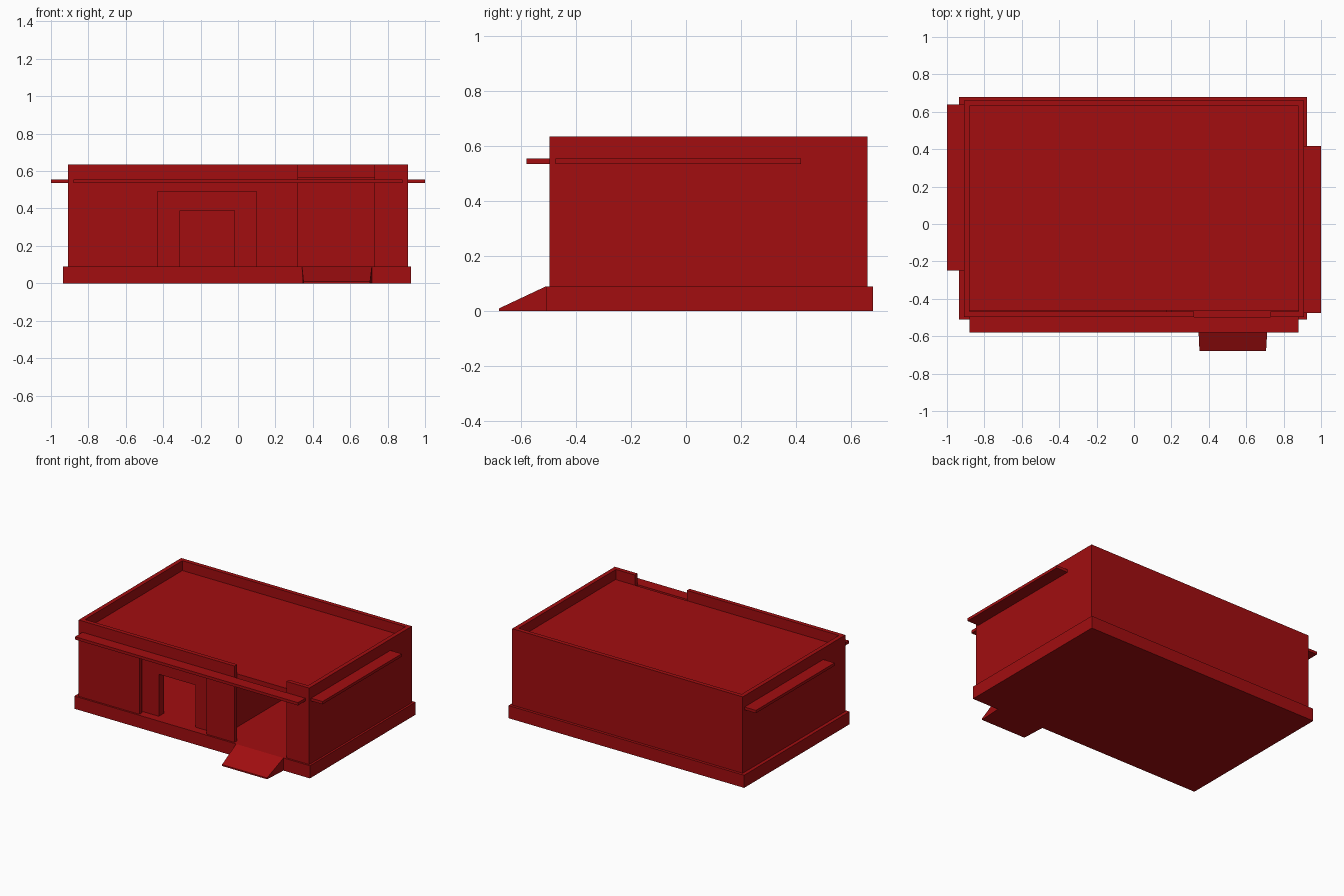
import bpy
import bmesh
from mathutils import Vector

default = bpy.data.objects.get("Cube")
if default:
    bpy.data.objects.remove(default, do_unlink=True)

# Single colour
RED = (0.36, 0.004, 0.005, 1)
red = bpy.data.materials.new("deep_red")
red.use_nodes = True
red.diffuse_color = RED
red.node_tree.nodes["Principled BSDF"].inputs["Base Color"].default_value = RED


def finish(name, bm):
    bmesh.ops.recalc_face_normals(bm, faces=bm.faces)
    mesh = bpy.data.meshes.new(name)
    bm.to_mesh(mesh)
    bm.free()
    mesh.materials.append(red)
    obj = bpy.data.objects.new(name, mesh)
    bpy.context.collection.objects.link(obj)
    return obj


def box(name, x, y, z):
    """Box spanning the given (low, high) ranges."""
    bm = bmesh.new()
    bmesh.ops.create_cube(bm, size=1)
    for v in bm.verts:
        v.co = Vector([(a + b) / 2 + c * (b - a) for (a, b), c in zip((x, y, z), v.co)])
    return finish(name, bm)


def front_panel(name, outline, y):
    """Front-facing outline in x and z, given thickness along y."""
    bm = bmesh.new()
    face = bm.faces.new([bm.verts.new((px, y[0], pz)) for px, pz in outline])
    extruded = bmesh.ops.extrude_face_region(bm, geom=[face])["geom"]
    verts = [g for g in extruded if isinstance(g, bmesh.types.BMVert)]
    bmesh.ops.translate(bm, verts=verts, vec=(0, y[1] - y[0], 0))
    return finish(name, bm)


def wall_with_doorway(name, x, door, floor, head, top, y):
    """Wall panel with one doorway rising from the floor."""
    outline = [(x[0], floor), (door[0], floor), (door[0], head), (door[1], head),
               (door[1], floor), (x[1], floor), (x[1], top), (x[0], top)]
    return front_panel(name, outline, y)


W, T = 0.91, 0.03              # half width and wall thickness
FLOOR, ROOF, TOP = 0.09, 0.565, 0.635
FRONT, BACK = -0.497, 0.66
IN_FRONT, IN_BACK = FRONT + T, BACK - T
GARAGE = (0.32, 0.73)
inside = (IN_FRONT, IN_BACK)

# Plinth and outer walls, rising past the roof as a parapet
box("plinth", (-0.935, 0.925), (-0.51, 0.68), (0, FLOOR))
box("back_wall", (-W, W), (IN_BACK, BACK), (FLOOR, TOP))
box("right_wall", (-W, T - W), inside, (FLOOR, TOP))
box("left_wall", (W - T, W), inside, (FLOOR, TOP))

# Front wall, split by the full-height garage opening
wall_with_doorway("front_wall", (-W, GARAGE[0]), (-0.43, 0.10), FLOOR, 0.49, TOP,
                  (FRONT, IN_FRONT))
box("front_pier", (GARAGE[1], W), (FRONT, IN_FRONT), (FLOOR, TOP))

# Recessed entrance wall with its doorway
wall_with_doorway("entrance_wall", (-0.46, 0.13), (-0.31, -0.02), FLOOR, 0.39, 0.53,
                  (-0.45, -0.39))

# Roof slab and inner partition beside the garage
box("roof", (T - W, W - T), (-0.462, IN_BACK), (ROOF - 0.03, ROOF))
box("garage_partition", (0.17, 0.20), inside, (FLOOR, ROOF - 0.03))

# Thin awnings on three sides
AWNING = (0.535, 0.555)
box("front_awning", (-0.88, 0.88), (-0.58, FRONT), AWNING)
box("left_awning", (W, 1.0), (-0.475, 0.418), AWNING)
box("right_awning", (-1.0, -W), (-0.248, 0.64), AWNING)

# Ramp: block with a low front edge, slightly narrower at its foot
ramp = box("ramp", (0.342, 0.716), (-0.68, -0.51), (0, FLOOR))
for v in ramp.data.vertices:
    if v.co.y < -0.6:
        v.co.x = 0.35 if v.co.x < 0.5 else 0.706
        v.co.z = min(v.co.z, 0.01)
